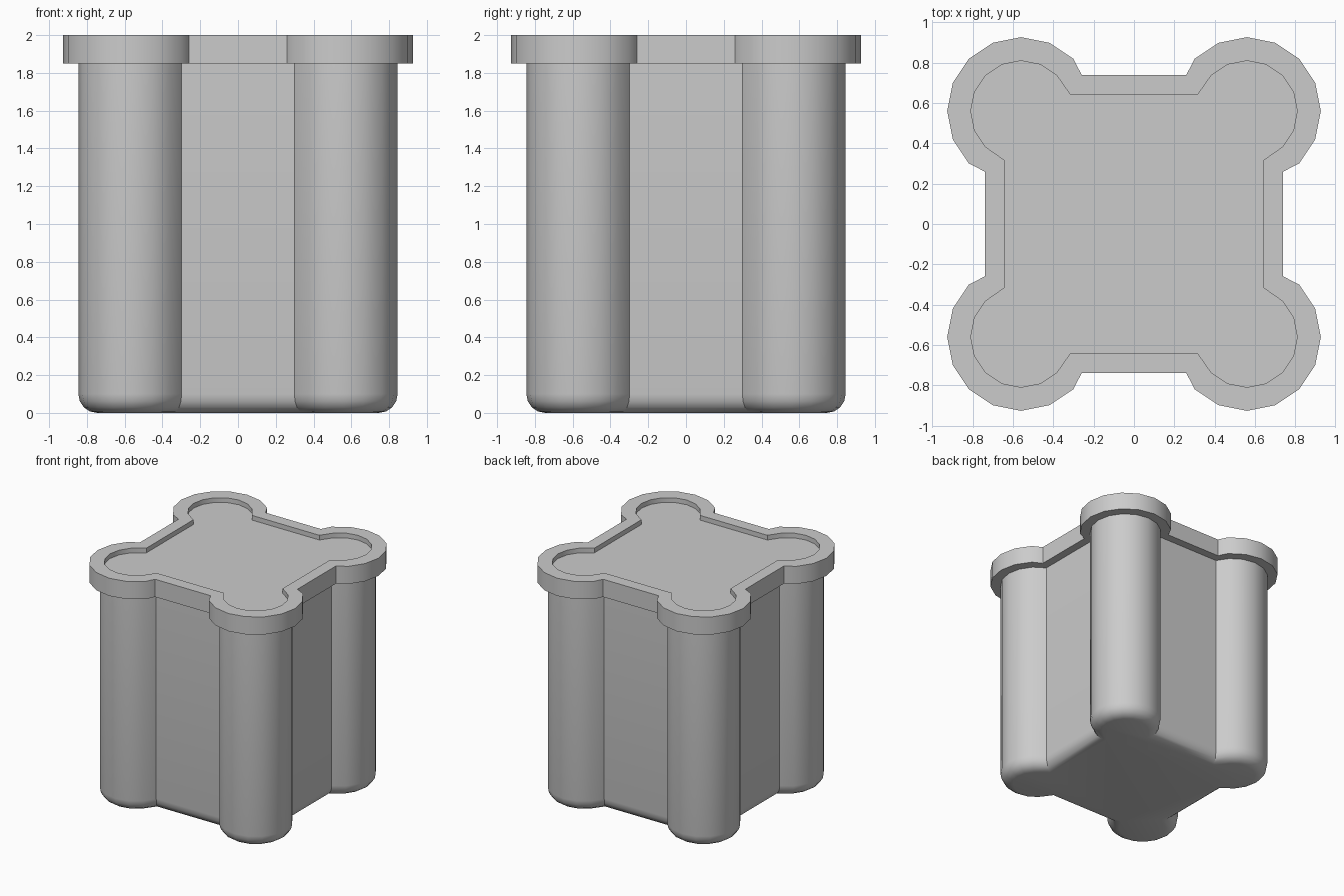
import bpy, bmesh, math

if "Cube" in bpy.data.objects:
    bpy.data.objects.remove(bpy.data.objects["Cube"])

CORNER = 0.56   # centre of each corner column


def outline(d):
    """Square with four round corners (16-gon arcs), offset outward by d."""
    r, w, j = 0.25 + 1.17 * d, 0.64 + d, 0.315 - 0.55 * d
    quarter = [(w, j)]
    for i in range(-2, 7):
        a = math.radians(22.5 * i)
        quarter.append((CORNER + r * math.cos(a), CORNER + r * math.sin(a)))
    quarter.append((j, w))
    pts = []
    for k in range(4):
        c, s = [(1, 0), (0, 1), (-1, 0), (0, -1)][k]
        pts += [(c * x - s * y, s * x + c * y) for x, y in quarter]
    return pts


def loft(name, rings, cap_start=False, cap_end=False):
    """Skin a stack of (offset, height) outlines."""
    bm = bmesh.new()
    loops = [[bm.verts.new((x, y, z)) for x, y in outline(d)] for d, z in rings]
    for a, b in zip(loops, loops[1:]):
        for i in range(len(a)):
            n = (i + 1) % len(a)
            bm.faces.new((a[i], a[n], b[n], b[i]))
    if cap_start:
        bm.faces.new(loops[0][::-1])
    if cap_end:
        bm.faces.new(loops[-1])
    mesh = bpy.data.meshes.new(name)
    bm.to_mesh(mesh)
    bm.free()
    obj = bpy.data.objects.new(name, mesh)
    bpy.context.collection.objects.link(obj)
    bpy.ops.object.select_all(action='DESELECT')
    obj.select_set(True)
    bpy.context.view_layer.objects.active = obj
    bpy.ops.object.shade_smooth_by_angle(angle=math.radians(30))
    return obj


# Body with a rounded bottom edge
bevel = []
for i in range(5):
    t = math.radians(22.5 * i)
    bevel.append((0.03 - 0.085 * (1 - math.sin(t)), 0.1 * (1 - math.cos(t))))
loft("body", bevel + [(0.03, 1.85)], cap_start=True)

# Overhanging rim with the shallow recessed top
loft("rim", [(0.03, 1.85), (0.10, 1.85), (0.10, 2.0), (0.0, 2.0), (0.0, 1.96)],
     cap_end=True)
